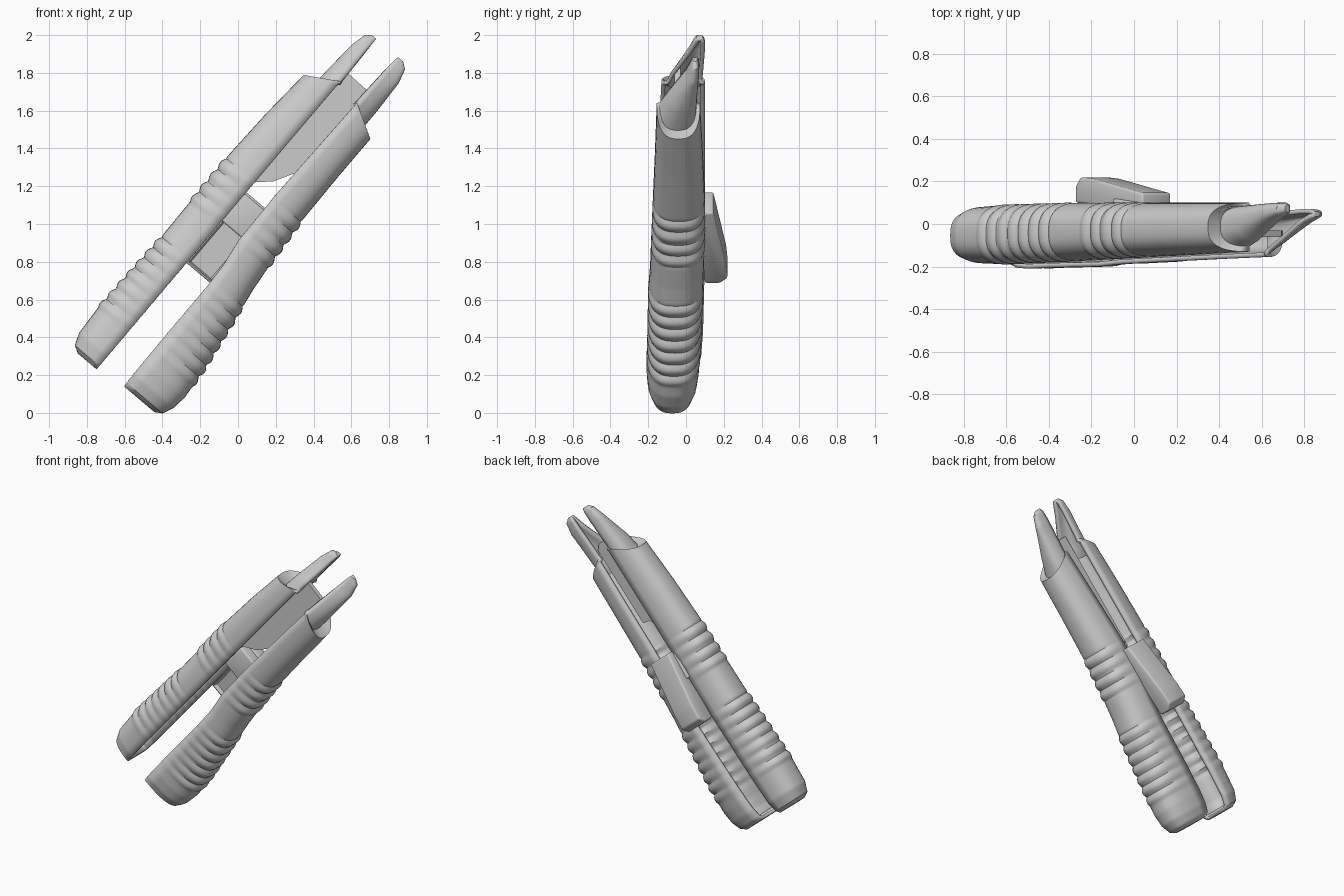
import bpy, bmesh
from math import sin, cos, pi, copysign
from mathutils import Vector

if "Cube" in bpy.data.objects:
    bpy.data.objects.remove(bpy.data.objects["Cube"])

# The tool leans in the xz plane: t runs along the handles, n across them
D = Vector((0.646, 0, 0.763))
N = Vector((0.763, 0, -0.646))


def place(t, n, y):
    return D * t + N * n + Vector((0, y, 0))


def finish(name, bm, angle=35):
    me = bpy.data.meshes.new(name)
    bm.to_mesh(me)
    bm.free()
    ob = bpy.data.objects.new(name, me)
    bpy.context.collection.objects.link(ob)
    bpy.ops.object.select_all(action='DESELECT')
    ob.select_set(True)
    bpy.context.view_layer.objects.active = ob
    bpy.ops.object.shade_smooth_by_angle(angle=angle * pi / 180)
    return ob


def rib(t):
    # two groups of rounded grip ribs
    for start, count, pitch in ((-0.06, 7, 0.073), (0.68, 4, 0.078)):
        k = (t - start) / pitch
        if 0 <= k <= count:
            return 0.016 * abs(sin(pi * k)) - 0.006
    return 0


def resample(stations, step=0.012):
    out = []
    for a, b in zip(stations, stations[1:]):
        steps = max(1, round((b[0] - a[0]) / step))
        out += [[p + (q - p) * i / steps for p, q in zip(a, b)] for i in range(steps)]
    return out + [list(stations[-1])]


def shell(name, side, stations, seg=20):
    # stations: t, rim n, width, y min, y max, slant of the section
    bm = bmesh.new()
    rows = []
    for t, rim, w, y0, y1, slant in resample(stations):
        row = []
        for i in range(seg + 1):
            a = pi * i / seg
            c, s = cos(a), max(0.0, sin(a))
            cy = copysign(abs(c) ** 0.75, c) if abs(c) > 1e-6 else 0
            h = s ** 0.75 if s > 1e-6 else 0
            r = rib(t) * h
            y = (y0 + y1) / 2 + cy * ((y1 - y0) / 2 + r)
            row.append(bm.verts.new(place(t - slant * h, rim + side * h * (w + r), y)))
        rows.append(row)
    for a, b in zip(rows, rows[1:]):
        for i in range(seg):
            bm.faces.new((a[i], a[i + 1], b[i + 1], b[i]))
    bm.faces.new(rows[0])
    bm.faces.new(rows[-1])
    bmesh.ops.recalc_face_normals(bm, faces=bm.faces)
    bm.normal_update()
    # make the outside face away from the rim
    if sum(f.normal.dot(N) * f.calc_area() for f in bm.faces) * side < 0:
        bmesh.ops.reverse_faces(bm, faces=bm.faces)
    ob = finish(name, bm)
    mod = ob.modifiers.new("wall", 'SOLIDIFY')
    mod.thickness = 0.022
    mod.offset = -1
    return ob


def prism(name, outline, lo, hi, bevel, across_n, recess=0):
    # outline is (t, y) extruded across n, or (t, n) extruded across y
    bm = bmesh.new()
    ends = []
    for v in (lo, hi):
        ends.append([bm.verts.new(place(t, v, p) if across_n else place(t, p, v))
                     for t, p in outline])
    bm.faces.new(ends[0])
    bm.faces.new(ends[1])
    m = len(outline)
    for i in range(m):
        j = (i + 1) % m
        bm.faces.new((ends[0][i], ends[0][j], ends[1][j], ends[1][i]))
    bmesh.ops.recalc_face_normals(bm, faces=bm.faces)
    if bevel:
        bmesh.ops.bevel(bm, geom=bm.edges[:], offset=bevel, segments=3,
                        profile=0.5, affect='EDGES')
    if recess:
        bm.normal_update()
        front = max((f for f in bm.faces if f.normal.y < -0.8), key=lambda f: f.calc_area())
        bmesh.ops.inset_region(bm, faces=[front], thickness=0.012)
        bmesh.ops.translate(bm, verts=front.verts[:], vec=(0, recess, 0))
    return finish(name, bm)


# Left handle shell with its tapered tip
shell("left_handle", -1, [
    (-0.308, -0.721, 0.13, -0.14, 0.03, 0),
    (-0.285, -0.721, 0.17, -0.17, 0.06, 0),
    (-0.22, -0.721, 0.195, -0.185, 0.08, 0),
    (-0.05, -0.721, 0.205, -0.19, 0.09, 0),
    (0.45, -0.721, 0.192, -0.175, 0.10, 0),
    (1.00, -0.721, 0.200, -0.155, 0.10, 0),
    (1.30, -0.721, 0.190, -0.145, 0.10, 0.0),
    (1.69, -0.721, 0.170, -0.13, 0.10, 0.10),
    (1.692, -0.721, 0.095, -0.105, 0.085, 0.10),
    (1.75, -0.721, 0.092, -0.08, 0.09, 0.06),
    (1.90, -0.721, 0.078, 0.01, 0.10, 0.02),
    (1.96, -0.721, 0.060, 0.04, 0.10, 0.0),
    (1.985, -0.721, 0.030, 0.055, 0.09, 0.0)])

# Right handle shell, wider at its foot
shell("right_handle", 1, [
    (-0.283, -0.550, 0.21, -0.15, 0.01, 0),
    (-0.26, -0.553, 0.25, -0.185, 0.04, 0),
    (-0.20, -0.555, 0.278, -0.205, 0.06, 0),
    (-0.12, -0.556, 0.288, -0.21, 0.07, 0),
    (0.06, -0.558, 0.275, -0.205, 0.08, 0),
    (0.40, -0.558, 0.222, -0.20, 0.09, 0),
    (0.55, -0.565, 0.205, -0.19, 0.095, 0),
    (0.70, -0.588, 0.212, -0.185, 0.10, 0),
    (1.00, -0.594, 0.195, -0.175, 0.10, 0),
    (1.30, -0.588, 0.185, -0.165, 0.09, 0.0),
    (1.66, -0.580, 0.178, -0.155, 0.075, 0.10),
    (1.662, -0.580, 0.110, -0.14, 0.055, 0.10),
    (1.75, -0.580, 0.110, -0.09, 0.06, 0.06),
    (1.90, -0.578, 0.100, 0.0, 0.07, 0.02),
    (1.96, -0.575, 0.075, 0.025, 0.07, 0.0),
    (1.985, -0.57, 0.035, 0.035, 0.06, 0.0)])

# Thin plate joining the handles near the tips
prism("joining_plate", [(0.93, -0.755), (0.965, -0.75), (1.055, -0.65), (1.16, -0.592),
                        (1.17, -0.53), (1.71, -0.53), (1.745, -0.57), (1.75, -0.755)],
      -0.06, -0.03, 0, False)

# Slanted thumb slider on the back, hollow towards the front
prism("thumb_slider", [(0.43, 0.10), (0.43, 0.18), (0.465, 0.22), (0.56, 0.212),
                       (0.92, 0.145), (0.92, 0.065)],
      -0.728, -0.550, 0.012, True, recess=0.03)

# Stem carrying the slider between the handles
prism("slider_stem", [(0.72, 0.0), (0.72, 0.12), (0.91, 0.10), (0.91, 0.0)],
      -0.745, -0.57, 0.012, True)
